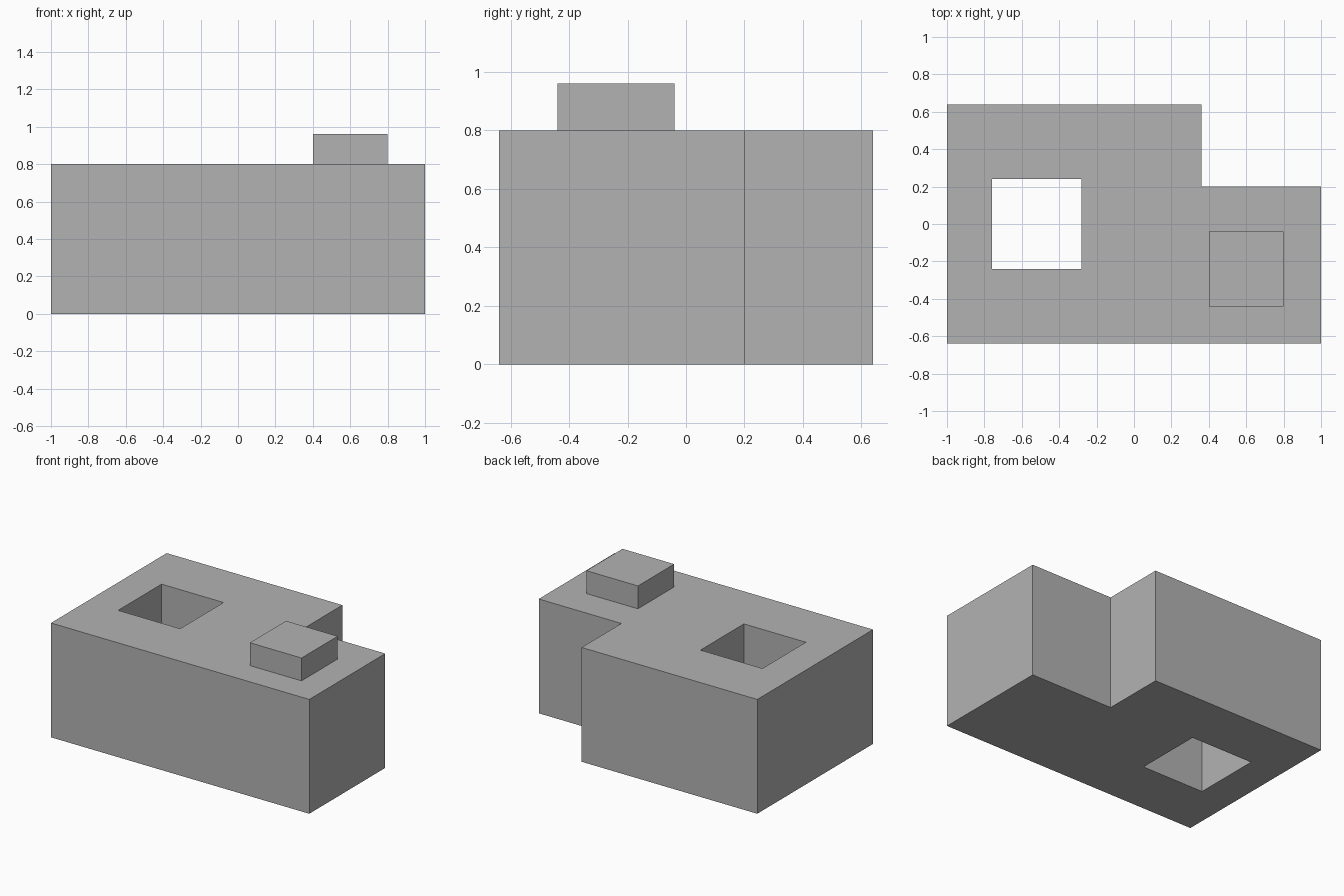
import bpy
import bmesh

default_cube = bpy.data.objects.get("Cube")
if default_cube:
    bpy.data.objects.remove(default_cube, do_unlink=True)

# Single plain grey
grey = bpy.data.materials.new("plain_grey")
grey.use_nodes = True
colour = (0.45, 0.45, 0.45, 1)
grey.diffuse_color = colour
grey.node_tree.nodes["Principled BSDF"].inputs["Base Color"].default_value = colour


def rectangle(x0, x1, y0, y1):
    return [(x0, y0), (x1, y0), (x1, y1), (x0, y1)]


def prism(name, loops, bottom, top):
    """Extrude closed outlines upward; inner loops become through holes."""
    bm = bmesh.new()
    edges = []
    for loop in loops:
        verts = [bm.verts.new((x, y, bottom)) for x, y in loop]
        edges += [bm.edges.new((v, verts[i - 1])) for i, v in enumerate(verts)]
    bmesh.ops.triangle_fill(bm, edges=edges, use_beauty=True)
    result = bmesh.ops.extrude_face_region(bm, geom=bm.faces[:], use_keep_orig=True)
    raised = [g for g in result["geom"] if isinstance(g, bmesh.types.BMVert)]
    bmesh.ops.translate(bm, verts=raised, vec=(0, 0, top - bottom))
    bmesh.ops.recalc_face_normals(bm, faces=bm.faces[:])
    mesh = bpy.data.meshes.new(name)
    bm.to_mesh(mesh)
    bm.free()
    mesh.materials.append(grey)
    obj = bpy.data.objects.new(name, mesh)
    bpy.context.collection.objects.link(obj)
    return obj


# L-shaped main block with a square shaft through it
outline = [(-1, -0.64), (1, -0.64), (1, 0.2), (0.36, 0.2), (0.36, 0.64), (-1, 0.64)]
shaft = rectangle(-0.76, -0.28, -0.24, 0.24)
prism("main_block", [outline, shaft], 0, 0.8)

# Low box on the roof of the narrow wing
prism("roof_box", [rectangle(0.4, 0.8, -0.44, -0.04)], 0.8, 0.96)
